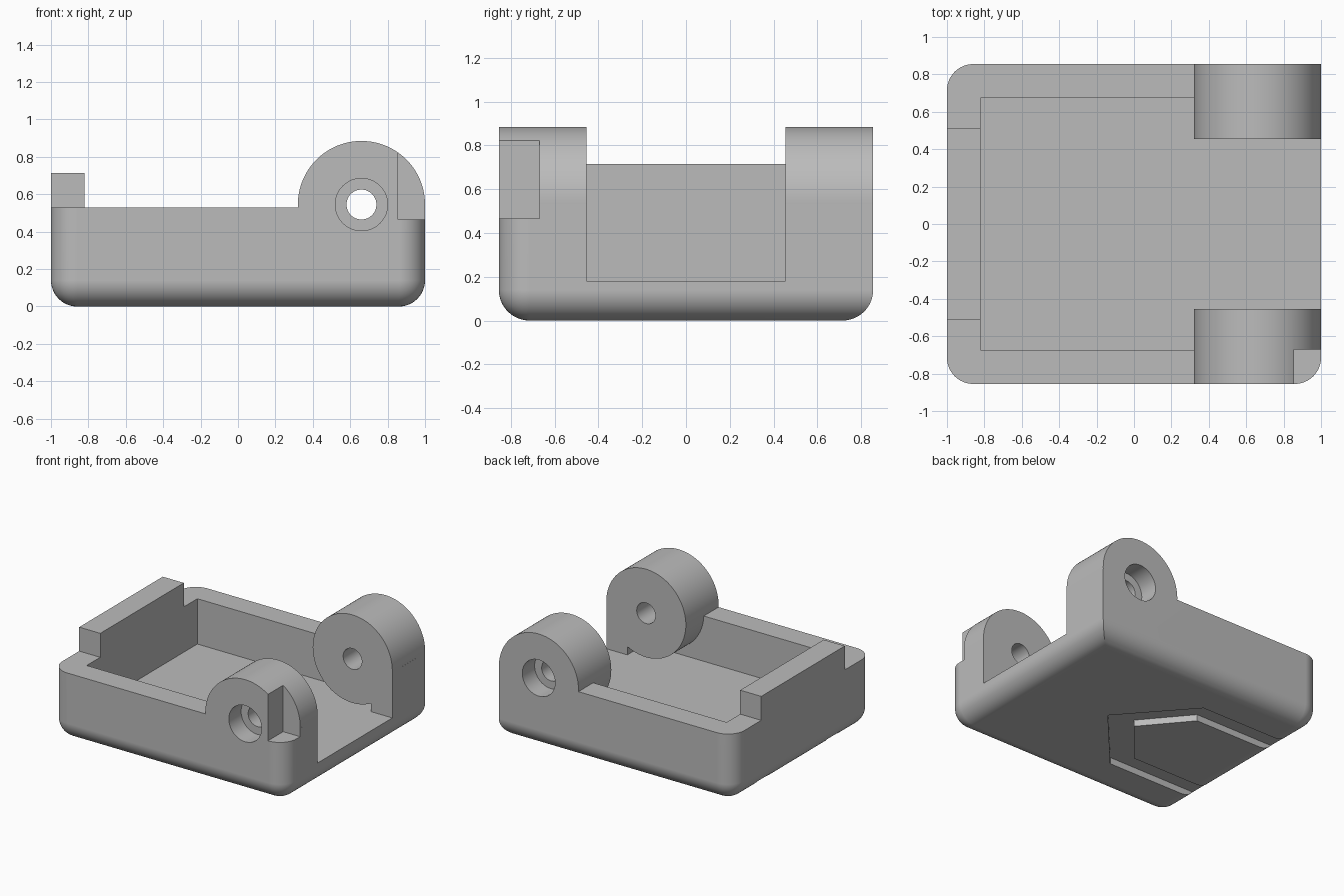
import bpy, bmesh, math
from mathutils import Matrix, Vector

if "Cube" in bpy.data.objects:
    bpy.data.objects.remove(bpy.data.objects["Cube"], do_unlink=True)

HALF_Y, WALL, RIM = 0.855, 0.18, 0.53
CORNER = 0.14
PIN_X, PIN_Z, KNUCKLE_R = 0.66, 0.545, 0.34
GAP = 0.455


def add_mesh(name, bm):
    bmesh.ops.recalc_face_normals(bm, faces=bm.faces)
    mesh = bpy.data.meshes.new(name)
    bm.to_mesh(mesh)
    bm.free()
    obj = bpy.data.objects.new(name, mesh)
    bpy.context.collection.objects.link(obj)
    return obj


def box_bmesh(lo, hi):
    bm = bmesh.new()
    lo, hi = Vector(lo), Vector(hi)
    place = Matrix.Translation((lo + hi) / 2) @ Matrix.Diagonal((*(hi - lo), 1))
    bmesh.ops.create_cube(bm, size=1, matrix=place)
    return bm


def box(name, lo, hi):
    return add_mesh(name, box_bmesh(lo, hi))


def pin_cylinder(name, radius, y0, y1, sides=96):
    """Cylinder on the hinge axis between two y positions."""
    bm = bmesh.new()
    place = Matrix.Translation((PIN_X, (y0 + y1) / 2, PIN_Z)) @ Matrix.Rotation(math.pi / 2, 4, 'X')
    bmesh.ops.create_cone(bm, cap_ends=True, segments=sides, radius1=radius,
                          radius2=radius, depth=abs(y1 - y0), matrix=place)
    return add_mesh(name, bm)


def combine(target, other, operation):
    """Apply a boolean and discard the second object."""
    mod = target.modifiers.new("combine", 'BOOLEAN')
    mod.operation, mod.solver, mod.object = operation, 'EXACT', other
    bpy.context.view_layer.objects.active = target
    bpy.ops.object.modifier_apply(modifier=mod.name)
    bpy.data.objects.remove(other, do_unlink=True)


# Tray body: rounded bottom edges and three rounded upright corners
bm = box_bmesh((-1, -HALF_Y, 0), (1, HALF_Y, RIM))
rounded = []
for e in bm.edges:
    a, b = (v.co for v in e.verts)
    upright = abs(a.z - b.z) > 0.1
    square_corner = a.x > 0 and a.y > 0
    if (upright and not square_corner) or (a.z + b.z < 0.1):
        rounded.append(e)
bmesh.ops.bevel(bm, geom=rounded, offset=CORNER, offset_type='OFFSET',
                segments=12, profile=0.5, affect='EDGES', clamp_overlap=False)
tray = add_mesh("hinged_tray", bm)

# Inner cavity
inner_x, inner_y = 1 - WALL, HALF_Y - WALL
combine(tray, box("cavity_cutter", (-inner_x, -inner_y, WALL), (inner_x, inner_y, 1)), 'DIFFERENCE')

# Raised lip on the closed end
combine(tray, box("end_lip", (-1, -0.51, 0.4), (-inner_x, 0.51, 0.715)), 'UNION')

# Hinge knuckles; the front one is relieved at the rounded corner
for side in (-1, 1):
    knuckle = pin_cylinder("hinge_knuckle", KNUCKLE_R, side * (GAP - 0.02), side * HALF_Y)
    if side < 0:
        combine(knuckle, box("relief_cutter", (0.855, -1, 0), (1.2, -0.67, 1)), 'DIFFERENCE')
    combine(tray, knuckle, 'UNION')
combine(tray, box("corner_cutter", (0.855, -1, 0.465), (1.2, -0.67, 1)), 'DIFFERENCE')

# Open end between the knuckles
combine(tray, box("opening_cutter", (0.2, -GAP, WALL), (1.2, GAP, 1.2)), 'DIFFERENCE')

# Pin hole with a counterbore on each outer face
combine(tray, pin_cylinder("pin_hole_cutter", 0.08, -1, 1, 48), 'DIFFERENCE')
for side in (-1, 1):
    combine(tray, pin_cylinder("counterbore_cutter", 0.14, side * (HALF_Y - 0.15), side, 64), 'DIFFERENCE')

# Pointed groove under the floor, running out at the closed end
outer = [(-1.2, 0.51), (-0.21, 0.51), (0.24, 0)]
inner = [(-1.2, 0.345), (-0.29, 0.345), (0.0, 0)]


def mirrored(path):
    return path + [(x, -y) for x, y in reversed(path[:-1])]


bm = bmesh.new()
outline = mirrored(outer) + mirrored(inner)[::-1]
face = bm.faces.new([bm.verts.new((x, y, -0.1)) for x, y in outline])
top = bmesh.ops.extrude_face_region(bm, geom=[face])
bmesh.ops.translate(bm, vec=(0, 0, 0.15),
                    verts=[v for v in top["geom"] if isinstance(v, bmesh.types.BMVert)])
combine(tray, add_mesh("groove_cutter", bm), 'DIFFERENCE')

# Material and shading
grey = bpy.data.materials.new("plain_grey")
grey.use_nodes = True
colour = (0.5, 0.5, 0.5, 1)
grey.diffuse_color = colour
grey.node_tree.nodes["Principled BSDF"].inputs["Base Color"].default_value = colour
tray.data.materials.clear()
tray.data.materials.append(grey)
for poly in tray.data.polygons:
    poly.material_index = 0

bpy.ops.object.select_all(action='DESELECT')
tray.select_set(True)
bpy.context.view_layer.objects.active = tray
bpy.ops.object.shade_smooth_by_angle(angle=math.radians(30))
weighted = tray.modifiers.new("even_shading", 'WEIGHTED_NORMAL')
weighted.keep_sharp = True
